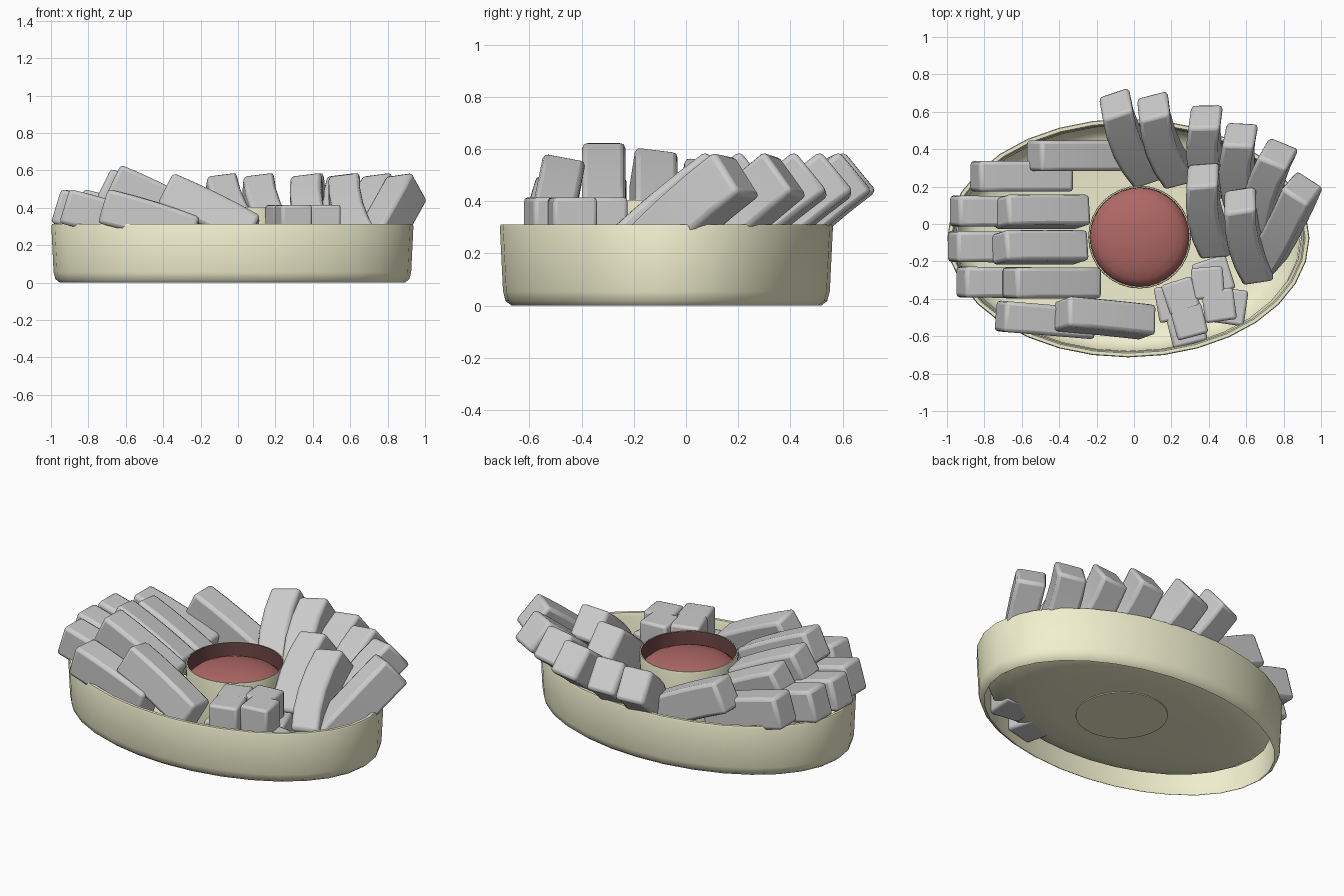
import bpy, bmesh, math
from mathutils import Matrix, Vector

if "Cube" in bpy.data.objects:
    bpy.data.objects.remove(bpy.data.objects["Cube"])


def material(name, color):
    m = bpy.data.materials.new(name)
    m.diffuse_color = color
    m.use_nodes = True
    m.node_tree.nodes["Principled BSDF"].inputs["Base Color"].default_value = m.diffuse_color
    return m


CREAM = material("cream", (0.88, 0.87, 0.62, 1))
RED = material("sauce_red", (0.43, 0.14, 0.13, 1))
DARK_RED = material("lining_red", (0.16, 0.06, 0.06, 1))


def finish(bm, name, mat=None, angle=40, bevel=0):
    if bevel:
        bmesh.ops.recalc_face_normals(bm, faces=bm.faces)
    me = bpy.data.meshes.new(name)
    bm.to_mesh(me)
    bm.free()
    ob = bpy.data.objects.new(name, me)
    bpy.context.collection.objects.link(ob)
    if mat:
        me.materials.append(mat)
    if bevel:
        b = ob.modifiers.new("bevel", 'BEVEL')
        b.width, b.segments = bevel, 2
        b.limit_method, b.angle_limit = 'ANGLE', math.radians(45)
    bpy.context.view_layer.objects.active = ob
    ob.select_set(True)
    bpy.ops.object.shade_smooth_by_angle(angle=math.radians(angle))
    ob.select_set(False)
    return ob


def oval_loft(name, cx, cy, rings, mat, n=32, cap_start=False, cap_end=False, angle=50):
    """Skin a list of (rx, ry, z) ovals."""
    bm = bmesh.new()
    loops = [[bm.verts.new((cx + rx * math.cos(2 * math.pi * i / n),
                            cy + ry * math.sin(2 * math.pi * i / n), z))
              for i in range(n)] for rx, ry, z in rings]
    for a, b in zip(loops, loops[1:]):
        for i in range(n):
            j = (i + 1) % n
            bm.faces.new((a[i], a[j], b[j], b[i]))
    if cap_start:
        bm.faces.new(loops[0][::-1])
    if cap_end:
        bm.faces.new(loops[-1])
    return finish(bm, name, mat, angle)


# Oval basket wall, open underneath: outside up, over the rim, down the inside
BX, BY, RX, RY = -0.03, -0.075, 0.968, 0.638
wall = [(0.045, 0.0), (0.022, 0.018), (0.012, 0.055), (0.0, 0.302), (0.004, 0.312),
        (0.022, 0.312), (0.03, 0.29), (0.03, 0.06), (0.044, 0.003)]
oval_loft("basket_wall", BX, BY, [(RX - d, RY - d, z) for d, z in wall], CREAM)

# Raised dished floor inside the wall
dish = [(0.95, 0.19), (0.92, 0.13), (0.85, 0.09), (0.72, 0.068), (0.5, 0.06)]
oval_loft("basket_floor", BX, BY, [(RX * k, RY * k, z) for k, z in reversed(dish)],
          CREAM, cap_start=True)

# Dip cup with dark lining and domed sauce
CX, CY = 0.03, -0.07
oval_loft("dip_cup", CX, CY, [(r, r, z) for r, z in
          [(0.255, 0.055), (0.275, 0.395), (0.272, 0.405), (0.265, 0.405)]],
          CREAM, cap_start=True)
oval_loft("cup_lining", CX, CY, [(0.265, 0.265, 0.404), (0.262, 0.262, 0.25)], DARK_RED)
oval_loft("sauce", CX, CY, [(0.263 * math.cos(a), 0.263 * math.cos(a), 0.30 + 0.085 * math.sin(a))
          for a in [math.radians(d) for d in (0, 15, 30, 45, 60, 75, 86)]],
          RED, cap_end=True)


def stick(name, tip, foot, tilt, top, bend=0.0, width=0.165, thick=0.19, roll=0):
    """Leaning stick; tip and foot are its ends in plan, top its highest point."""
    tip, foot = Vector(tip), Vector(foot)
    d = tip - foot
    t, r = math.radians(tilt), math.radians(roll)
    length = (d.length - thick * math.sin(t)) / math.cos(t)
    bm = bmesh.new()
    bmesh.ops.create_cube(bm, size=1)
    for x in (-0.25, 0, 0.25):
        bmesh.ops.bisect_plane(bm, geom=bm.verts[:] + bm.edges[:] + bm.faces[:],
                               plane_co=(x, 0, 0), plane_no=(1, 0, 0))
    for v in bm.verts:
        arc = 1 - (2 * v.co.x) ** 2
        v.co = (v.co.x * length, v.co.y * width + bend * (arc - 0.4),
                v.co.z * thick + 0.008 * arc)
    mid = (tip + foot) / 2
    half = thick / 2 * math.cos(r) + width / 2 * abs(math.sin(r)) * 0.7
    zc = top - length / 2 * math.sin(t) - half * math.cos(t)
    bm.transform(Matrix.Translation((mid.x, mid.y, zc))
                 @ Matrix.Rotation(math.atan2(d.y, d.x), 4, 'Z')
                 @ Matrix.Rotation(-t, 4, 'Y') @ Matrix.Rotation(r, 4, 'X'))
    return finish(bm, name, bevel=0.02)


# Left group: lower layer, then steeper upper layer
left_lower = [((-0.745, -0.49), (-0.20, -0.535)), ((-0.955, -0.31), (-0.41, -0.315)),
              ((-1.0, -0.12), (-0.45, -0.125)), ((-0.99, 0.07), (-0.44, 0.065)),
              ((-0.88, 0.255), (-0.32, 0.255))]
for i, (tip, foot) in enumerate(left_lower):
    stick(f"left_lower_stick_{i + 1}", tip, foot, 17, 0.50)

left_upper = [((-0.43, -0.475), (0.12, -0.53), 0.585, 12),
              ((-0.71, -0.315), (-0.17, -0.315), 0.63, 0),
              ((-0.765, -0.125), (-0.24, -0.125), 0.61, 8),
              ((-0.755, 0.065), (-0.23, 0.065), 0.57, 8),
              ((-0.58, 0.365), (-0.05, 0.365), 0.55, 0)]
for i, (tip, foot, top, roll) in enumerate(left_upper):
    stick(f"left_upper_stick_{i + 1}", tip, foot, 26, top, roll=roll)

# Back and right group, steep, slightly bent and rolled
back = [((-0.135, 0.70), (0.085, 0.21), 0.03), ((0.07, 0.69), (0.25, 0.20), 0.03),
        ((0.365, 0.64), (0.42, 0.13), 0.03), ((0.555, 0.545), (0.58, 0.03), 0.03),
        ((0.785, 0.445), (0.64, -0.04), 0.02), ((0.935, 0.25), (0.68, -0.25), -0.01),
        ((0.345, 0.325), (0.44, -0.185), 0.03), ((0.54, 0.19), (0.67, -0.32), 0.03)]
for i, (tip, foot, bend) in enumerate(back):
    stick(f"back_stick_{i + 1}", tip, foot, 39, 0.59, bend, 0.17, 0.20, -9)


# Small heap of cubes at the front right
def cube(name, x, y, turn, top, size=0.17):
    bm = bmesh.new()
    bmesh.ops.create_cube(bm, size=size)
    bm.transform(Matrix.Translation((x, y, top - size / 2))
                 @ Matrix.Rotation(math.radians(turn), 4, 'Z'))
    return finish(bm, name, bevel=0.015)


upper = [(0.395, -0.315, 5), (0.25, -0.385, 18), (0.455, -0.435, 8), (0.295, -0.52, 15)]
lower = [(0.425, -0.28, 18), (0.215, -0.42, 10), (0.505, -0.44, -8), (0.28, -0.55, 14)]
for i, (x, y, a) in enumerate(upper):
    cube(f"upper_cube_{i + 1}", x, y, a, 0.415)
for i, (x, y, a) in enumerate(lower):
    cube(f"lower_cube_{i + 1}", x, y, a, 0.26, 0.19)
